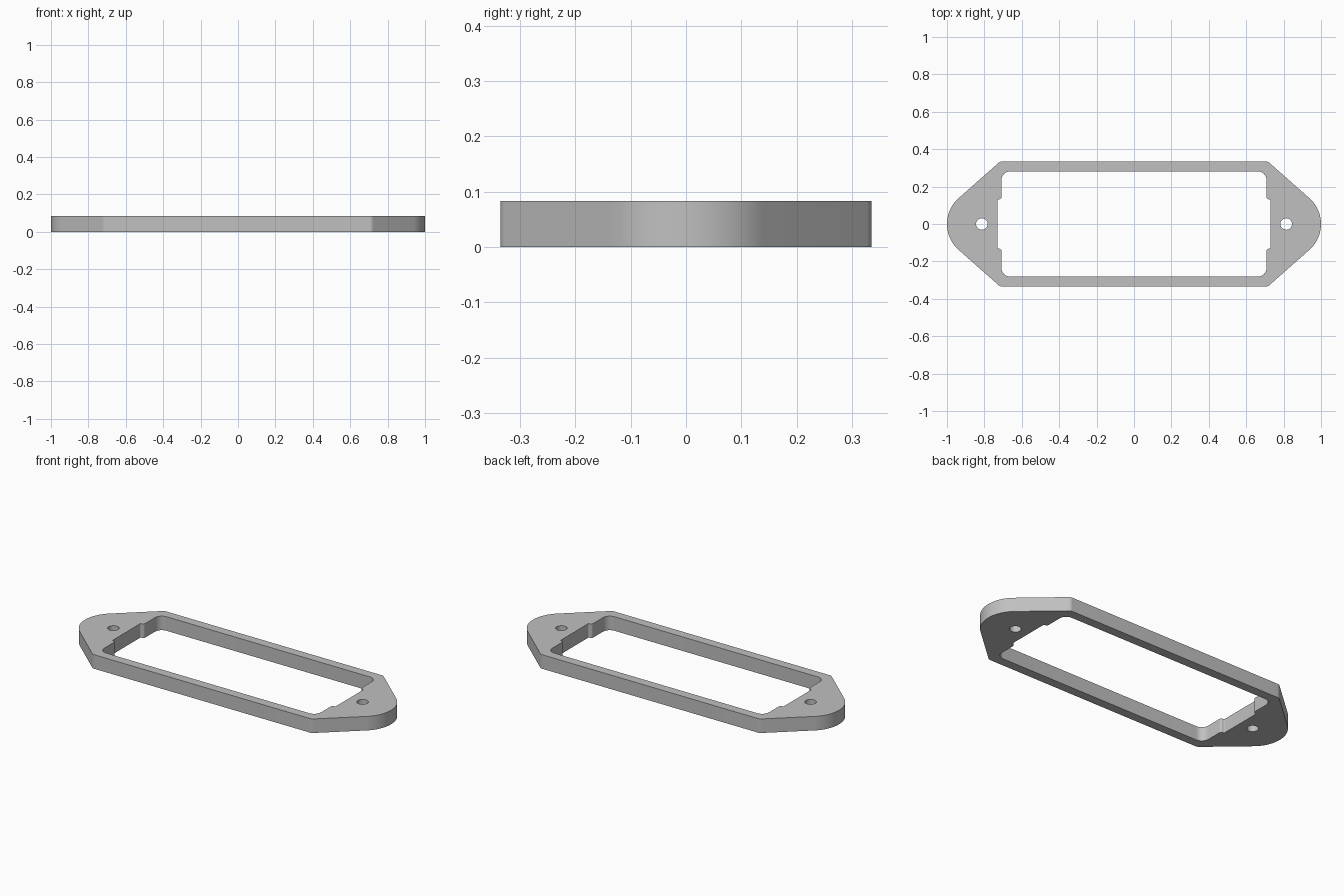
import bpy
import bmesh
import math
from mathutils import Vector

if "Cube" in bpy.data.objects:
    bpy.data.objects.remove(bpy.data.objects["Cube"])

HEIGHT = 0.083


def mirrored(quarter):
    """Mirror the +x +y corners (x, y, radius) into a closed counterclockwise outline."""
    half = quarter + [(-x, y, r) for x, y, r in reversed(quarter)]
    return half + [(-x, -y, r) for x, y, r in half if y > 0]


def rounded(corners):
    """Replace each corner with a tangent arc of its radius."""
    points = []
    for i, (x, y, r) in enumerate(corners):
        p = Vector((x, y))
        a = (Vector(corners[i - 1][:2]) - p).normalized()
        b = (Vector(corners[(i + 1) % len(corners)][:2]) - p).normalized()
        half = a.angle(b) / 2
        centre = p + (a + b).normalized() * r / math.sin(half)
        start = p + a * r / math.tan(half) - centre
        end = p + b * r / math.tan(half) - centre
        sweep = math.atan2(start.x * end.y - start.y * end.x, start.dot(end))
        steps = 32 if r > 0.1 else 8
        for k in range(steps + 1):
            t = sweep * k / steps
            c, s = math.cos(t), math.sin(t)
            points.append(centre + Vector((c * start.x - s * start.y,
                                           s * start.x + c * start.y)))
    return points


def circle(x, radius, count=32):
    angles = [math.tau * k / count for k in range(count)]
    return [Vector((x + radius * math.cos(t), radius * math.sin(t))) for t in angles]


# Outer edge: long straight sides tapering to rounded ends
outer = [(1.094, 0, 0.185), (0.715, 0.335, 0.03)]
tip, shoulder = outer
outline = [tip, shoulder, (-shoulder[0], shoulder[1], shoulder[2]),
           (-tip[0], 0, tip[2]), (-shoulder[0], -shoulder[1], shoulder[2]),
           (shoulder[0], -shoulder[1], shoulder[2])]

# Window with a shallow notch in each short side
window = mirrored([(0.729, 0.132, 0.006), (0.708, 0.132, 0.013), (0.708, 0.281, 0.045)])

# Flat face bounded by the outline, the window and two screw holes
bm = bmesh.new()
for loop in (rounded(outline), rounded(window), circle(0.814, 0.031), circle(-0.814, 0.031)):
    verts = [bm.verts.new((p.x, p.y, 0)) for p in loop]
    for i, v in enumerate(verts):
        bm.edges.new((verts[i - 1], v))
bmesh.ops.triangle_fill(bm, use_beauty=True, edges=bm.edges[:], normal=(0, 0, 1))
bmesh.ops.recalc_face_normals(bm, faces=bm.faces[:])
mesh = bpy.data.meshes.new("mounting_frame")
bm.to_mesh(mesh)
bm.free()

frame = bpy.data.objects.new("mounting_frame", mesh)
bpy.context.collection.objects.link(frame)
frame.location.z = HEIGHT / 2

# Grey material
grey = bpy.data.materials.new("light grey")
grey.use_nodes = True
grey.diffuse_color = (0.53, 0.53, 0.53, 1)
grey.node_tree.nodes["Principled BSDF"].inputs["Base Color"].default_value = grey.diffuse_color
mesh.materials.append(grey)

# Thickness, then smooth arcs with sharp rims
solid = frame.modifiers.new("thickness", "SOLIDIFY")
solid.thickness = HEIGHT
solid.offset = 0
bpy.ops.object.select_all(action="DESELECT")
frame.select_set(True)
bpy.context.view_layer.objects.active = frame
bpy.ops.object.modifier_apply(modifier=solid.name)
bpy.ops.object.shade_smooth_by_angle(angle=math.radians(30))
